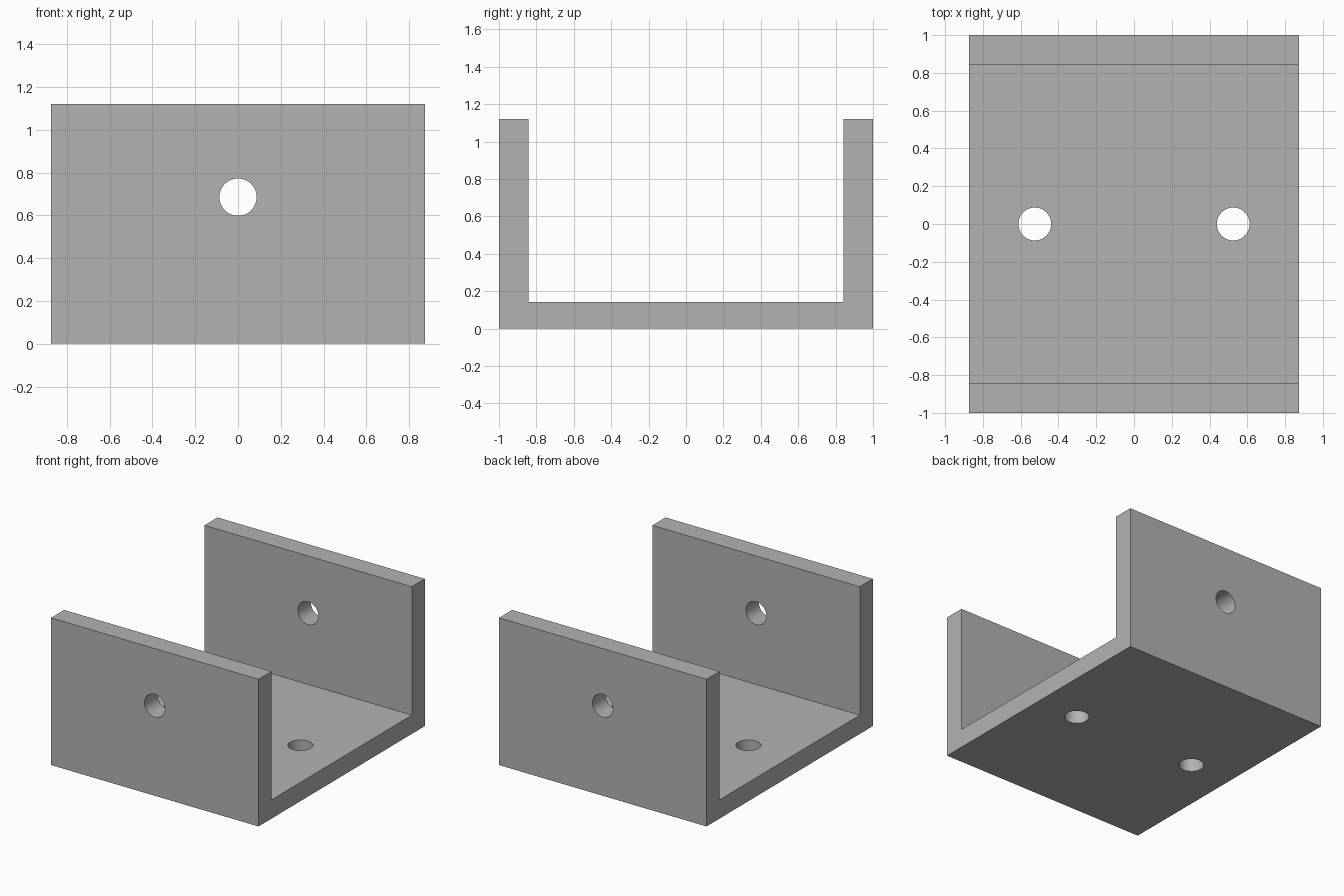
import bpy
import bmesh
from math import pi, radians

default = bpy.data.objects.get("Cube")
if default:
    bpy.data.objects.remove(default, do_unlink=True)

HALF_X, HALF_Y, HEIGHT = 0.873, 1.0, 1.12
INNER_Y, FLOOR = 0.843, 0.143
HOLE_R, HOLE_X, HOLE_Z = 0.087, 0.525, 0.685

# Single plain grey
grey = bpy.data.materials.new("plain grey")
colour = (0.45, 0.45, 0.45, 1.0)
grey.diffuse_color = colour
grey.use_nodes = True
grey.node_tree.nodes["Principled BSDF"].inputs["Base Color"].default_value = colour

# U-shaped channel: side profile extruded across x
half = [(HALF_Y, 0), (HALF_Y, HEIGHT), (INNER_Y, HEIGHT), (INNER_Y, FLOOR)]
profile = half + [(-y, z) for y, z in reversed(half)]
bm = bmesh.new()
face = bm.faces.new([bm.verts.new((-HALF_X, y, z)) for y, z in profile])
swept = bmesh.ops.extrude_face_region(bm, geom=[face])["geom"]
bmesh.ops.translate(bm, vec=(2 * HALF_X, 0, 0),
                    verts=[v for v in swept if isinstance(v, bmesh.types.BMVert)])
bmesh.ops.recalc_face_normals(bm, faces=bm.faces)
mesh = bpy.data.meshes.new("channel_bracket")
bm.to_mesh(mesh)
bm.free()
bracket = bpy.data.objects.new("channel_bracket", mesh)
bpy.context.collection.objects.link(bracket)
mesh.materials.append(grey)


def drill(name, location, depth, rotation=(0, 0, 0)):
    """Cut a round bolt hole through the bracket."""
    bpy.ops.mesh.primitive_cylinder_add(vertices=48, radius=HOLE_R, depth=depth,
                                        location=location, rotation=rotation)
    cutter = bpy.context.object
    cutter.name = name
    cutter.hide_render = True
    cutter.data.materials.append(grey)
    cut = bracket.modifiers.new(name, "BOOLEAN")
    cut.operation = "DIFFERENCE"
    cut.solver = "EXACT"
    cut.object = cutter
    bpy.ops.object.select_all(action="DESELECT")
    bpy.context.view_layer.objects.active = bracket
    bracket.select_set(True)
    bpy.ops.object.modifier_apply(modifier=cut.name)
    bpy.data.objects.remove(cutter, do_unlink=True)


# One hole line through both walls, two holes in the floor
drill("wall_hole_cutter", (0, 0, HOLE_Z), 3 * HALF_Y, (pi / 2, 0, 0))
for side in (-1, 1):
    drill("floor_hole_cutter", (side * HOLE_X, 0, FLOOR / 2), 4 * FLOOR)

bpy.ops.object.shade_smooth_by_angle(angle=radians(30))
